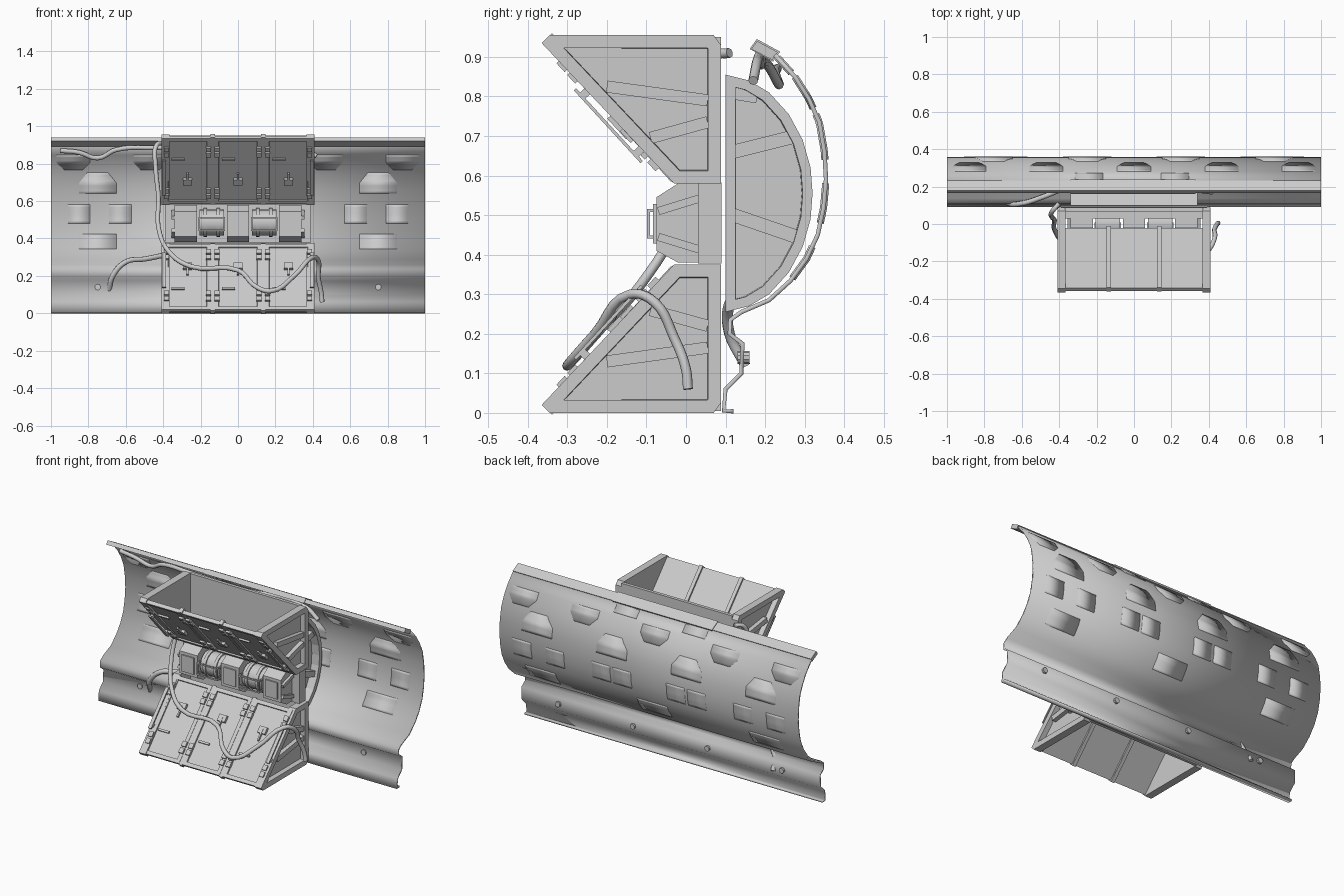
import bpy, bmesh, math
from mathutils import Matrix, Vector

if "Cube" in bpy.data.objects:
    bpy.data.objects.remove(bpy.data.objects["Cube"])

MID = 0.4775            # mirror height of the two wedge bins
A, B = Vector((0, -0.03, 0.58)), Vector((0, -0.36, 0.94))
D = (B - A).normalized()
N = Vector((1, 0, 0)).cross(D)
SLOPE = Matrix((Vector((1, 0, 0)), D, N)).transposed().to_4x4()


def finish(name, bm, smooth=False):
    me = bpy.data.meshes.new(name)
    bmesh.ops.recalc_face_normals(bm, faces=bm.faces[:])
    bm.to_mesh(me)
    ob = bpy.data.objects.new(name, me)
    bpy.context.collection.objects.link(ob)
    if smooth:
        bpy.context.view_layer.objects.active = ob
        bpy.ops.object.select_all(action='DESELECT')
        ob.select_set(True)
        bpy.ops.object.shade_smooth_by_angle(angle=math.radians(35))
    return ob


def finish_pair(name, bm):
    """Upper part plus its copy mirrored in height."""
    finish("upper_" + name, bm)
    for v in bm.verts:
        v.co.z = 2 * MID - v.co.z
    bmesh.ops.reverse_faces(bm, faces=bm.faces[:])
    finish("lower_" + name, bm)
    bm.free()


def box(bm, center, size, rot=Matrix()):
    m = Matrix.Translation(center) @ rot @ Matrix.Diagonal((*size, 1))
    return bmesh.ops.create_cube(bm, size=1, matrix=m)['verts']


def slope_box(bm, x, s, h, size):
    return box(bm, A + Vector((x, 0, 0)) + D * s + N * h, size, SLOPE)


def recess(bm, face, border, depth):
    bm.normal_update()
    bmesh.ops.inset_region(bm, faces=[face], thickness=border, use_even_offset=True)
    bmesh.ops.inset_region(bm, faces=[face], thickness=0.002, depth=-depth)


def prism(bm, pts, x0, x1, border=0, depth=0):
    """Extrude a (y, z) outline along x; optionally recess the outer end."""
    a = [bm.verts.new((x0, y, z)) for y, z in pts]
    b = [bm.verts.new((x1, y, z)) for y, z in pts]
    n = len(pts)
    faces = [bm.faces.new(a[::-1]), bm.faces.new(b)]
    for i in range(n):
        j = (i + 1) % n
        faces.append(bm.faces.new((a[i], a[j], b[j], b[i])))
    bmesh.ops.recalc_face_normals(bm, faces=faces)
    if border:
        recess(bm, faces[1], border, depth)


def strut(bm, p, q, x, w):
    p, q = Vector((x, *p)), Vector((x, *q))
    box(bm, (p + q) / 2, (w, w, (q - p).length), (q - p).to_track_quat('Z', 'Y').to_matrix().to_4x4())


def hose(name, pts, r=0.0125):
    cu = bpy.data.curves.new(name, 'CURVE')
    cu.dimensions, cu.bevel_depth, cu.bevel_resolution = '3D', r, 2
    cu.resolution_u, cu.use_fill_caps = 5, True
    sp = cu.splines.new('BEZIER')
    sp.bezier_points.add(len(pts) - 1)
    for bp, p in zip(sp.bezier_points, pts):
        bp.co = p
        bp.handle_left_type = bp.handle_right_type = 'AUTO'
    ob = bpy.data.objects.new(name, cu)
    bpy.context.collection.objects.link(ob)
    bpy.ops.object.select_all(action='DESELECT')
    ob.select_set(True)
    bpy.context.view_layer.objects.active = ob
    bpy.ops.object.convert(target='MESH')


# Long curved back shell with folded foot
arc = [(0.14, 0.255), (0.21, 0.285), (0.265, 0.335), (0.305, 0.39), (0.333, 0.45), (0.348, 0.52), (0.354, 0.59),
       (0.350, 0.66), (0.337, 0.735), (0.31, 0.795), (0.275, 0.85), (0.225, 0.905)]
foot = [(0.12, 0.004), (0.095, 0.005), (0.10, 0.06), (0.14, 0.10), (0.143, 0.175), (0.11, 0.20), (0.112, 0.235)]


def sheet(name, rows, thick):
    bm = bmesh.new()
    vs = [(bm.verts.new((x0, y, z)), bm.verts.new((x1, y, z))) for x0, x1, y, z in rows]
    for (a, b), (c, d) in zip(vs, vs[1:]):
        bm.faces.new((a, b, d, c))
    ob = finish(name, bm, True)
    m = ob.modifiers.new("thickness", 'SOLIDIFY')
    m.thickness, m.offset = thick, 0


sheet("back_shell", [(-1, 1, y, z) for y, z in foot + arc], 0.011)


# Plates following the curve of the shell
def arc_y(z):
    for (y0, z0), (y1, z1) in zip(arc, arc[1:]):
        if z0 <= z <= z1:
            return y0 + (y1 - y0) * (z - z0) / (z1 - z0)


def plate(x, z0, z1, w, cut=0):
    rows = []
    for i in range(9):
        t = i / 8
        side = t if cut > 0 else 1 - t
        hw = w - abs(cut) * max(0, side - 0.5) * 2
        z = z0 + (z1 - z0) * t
        rows.append((x - hw, x + hw, arc_y(z), z))
    sheet("shell_plate", rows, 0.018)


for x in (0, -0.47, 0.47, -0.88, 0.88):
    plate(x, 0.77, 0.85, 0.09, -0.04)
for x in (-0.75, -0.25, 0.25, 0.75):
    plate(x, 0.64, 0.755, 0.10, 0.045)
for x in (0.18, 0.32, 0.63, 0.85):
    plate(x, 0.48, 0.58, 0.06)
    plate(-x, 0.48, 0.58, 0.06)
for x in (-0.75, 0, 0.75):
    plate(x, 0.34, 0.42, 0.10)
for x in (-0.24, 0.22):
    plate(x, 0.86, 0.898, 0.075)

# Top lip with a centre sleeve
bm = bmesh.new()
prism(bm, [(0.165, 0.92), (0.18, 0.94), (0.232, 0.912), (0.218, 0.892)], -1, 1)
prism(bm, [(0.161, 0.92), (0.179, 0.945), (0.238, 0.913), (0.22, 0.888)], -0.34, 0.33)
finish("top_lip", bm)

# Bolts on the foot of the shell
bm = bmesh.new()
for x in (-0.75, -0.25, 0.25, 0.75):
    bmesh.ops.create_cone(bm, cap_ends=True, segments=10, radius1=0.016, radius2=0.016, depth=0.03,
                          matrix=Matrix.Translation((x, 0.145, 0.14)) @ Matrix.Rotation(math.pi / 2, 4, 'X'))
finish("foot_bolts", bm)

# Half drum between the bins and the shell
drum = [(0.10, 0.855), (0.16, 0.84), (0.21, 0.81), (0.26, 0.755), (0.295, 0.69), (0.315, 0.62), (0.32, 0.555),
        (0.315, 0.49), (0.295, 0.42), (0.26, 0.355), (0.21, 0.30), (0.16, 0.27), (0.10, 0.255)]
bm = bmesh.new()
for s in (-1, 1):
    prism(bm, drum, 0, s * 0.34, 0.025, 0.05)
    for p, q in (((0.12, 0.66), (0.28, 0.70)), ((0.12, 0.50), (0.28, 0.445)), ((0.12, 0.81), (0.18, 0.80))):
        strut(bm, p, q, s * 0.305, 0.035)
finish("half_drum", bm)

# Wedge bins: triangular side frames with braces
side = [(-0.365, 0.935), (-0.345, 0.955), (0.07, 0.955), (0.088, 0.93), (0.088, 0.58), (-0.03, 0.58)]
bm = bmesh.new()
for s in (-1, 1):
    prism(bm, side, s * 0.365, s * 0.41, 0.032, 0.03)
    strut(bm, (-0.20, 0.825), (0.055, 0.79), s * 0.39, 0.03)
    strut(bm, (-0.09, 0.695), (0.055, 0.735), s * 0.39, 0.03)
finish_pair("side_frame", bm)

# Bin back walls
bm = bmesh.new()
box(bm, (0, 0.078, 0.765), (0.74, 0.02, 0.37))
finish_pair("back_wall", bm)

# Three sloping doors per bin with recessed faces
bm = bmesh.new()
for x in (-0.27, 0, 0.27):
    vs = slope_box(bm, x, 0.246, -0.008, (0.25, 0.475, 0.022))
    bm.normal_update()
    faces = {f for v in vs for f in v.link_faces}
    recess(bm, max(faces, key=lambda f: f.normal.dot(N)), 0.022, 0.008)
finish_pair("doors", bm)

# Door ribs, hinges, rails and latches
bm = bmesh.new()
for x in (-0.135, 0.135):
    slope_box(bm, x, 0.246, -0.014, (0.022, 0.485, 0.03))
for x in (-0.27, 0, 0.27):
    for k in (-1, 1):
        for s in (0.07, 0.11, 0.37, 0.41):
            slope_box(bm, x + k * 0.112, s, 0.006, (0.028, 0.03, 0.016))
    slope_box(bm, x, 0.17, 0.004, (0.05, 0.04, 0.016))
    slope_box(bm, x, 0.20, 0.008, (0.01, 0.07, 0.012))
    slope_box(bm, x - 0.05, 0.33, 0.0, (0.07, 0.012, 0.01))
slope_box(bm, 0.395, 0.22, 0.024, (0.02, 0.25, 0.008))
slope_box(bm, -0.395, 0.22, 0.024, (0.02, 0.25, 0.008))
for x in (-0.395, 0.395):
    for s in (0.12, 0.32):
        slope_box(bm, x, s, 0.012, (0.016, 0.02, 0.024))
finish_pair("door_fittings", bm)

# Central blocks
block = [(-0.075, 0.545), (-0.02, 0.58), (0.088, 0.58), (0.088, 0.38), (-0.02, 0.38), (-0.075, 0.41)]
bm = bmesh.new()
for x in (-0.28, 0, 0.28):
    prism(bm, block, x - 0.06, x + 0.06)
    box(bm, (x, -0.078, 0.478), (0.08, 0.01, 0.10))
finish("centre_blocks", bm)

# Spine behind the blocks and its end brackets
bm = bmesh.new()
box(bm, (0, 0.06, 0.48), (0.78, 0.06, 0.205))
for s in (-1, 1):
    strut(bm, (-0.07, 0.51), (0.06, 0.55), s * 0.345, 0.02)
    strut(bm, (-0.07, 0.445), (0.06, 0.405), s * 0.345, 0.02)
finish("centre_spine", bm)

# Rollers in the gaps, each with bands and a guard frame
bm = bmesh.new()
for x in (-0.14, 0.14):
    for r, w, dx in ((0.07, 0.13, 0), (0.077, 0.018, -0.035), (0.077, 0.018, 0.035)):
        bmesh.ops.create_cone(bm, cap_ends=True, segments=20, radius1=r, radius2=r, depth=w,
                              matrix=Matrix.Translation((x + dx, 0.0, 0.485)) @ Matrix.Rotation(math.pi / 2, 4, 'Y'))
finish("rollers", bm, True)
bm = bmesh.new()
for x in (-0.14, 0.14):
    for z in (0.445, 0.512):
        box(bm, (x, -0.095, z), (0.14, 0.008, 0.008))
        for k in (-1, 1):
            box(bm, (x + k * 0.066, -0.045, z), (0.008, 0.108, 0.008))
    for k in (-1, 1):
        box(bm, (x + k * 0.066, -0.095, 0.4785), (0.008, 0.008, 0.07))
finish("roller_guards", bm)

# Hoses
hose("front_hose", [(-0.40, 0.11, 0.91), (-0.435, 0.07, 0.90), (-0.44, 0.04, 0.78), (-0.425, 0.02, 0.62),
                    (-0.425, -0.03, 0.46), (-0.37, -0.11, 0.33), (-0.25, -0.18, 0.25), (0, -0.20, 0.23),
                    (0.10, -0.28, 0.14), (0.18, -0.30, 0.12), (0.30, -0.23, 0.20), (0.40, -0.14, 0.30),
                    (0.43, -0.08, 0.28), (0.43, -0.03, 0.19), (0.445, 0.0, 0.11), (0.45, 0.005, 0.06)])
hose("top_hose", [(-0.95, 0.23, 0.87), (-0.85, 0.225, 0.86), (-0.75, 0.235, 0.83), (-0.65, 0.21, 0.875),
                  (-0.45, 0.19, 0.885), (-0.1, 0.19, 0.88), (0.33, 0.18, 0.89), (0.42, 0.17, 0.84)])
hose("lower_hose", [(-0.69, 0.15, 0.12), (-0.67, 0.11, 0.20), (-0.60, 0.11, 0.275), (-0.5, 0.14, 0.29),
                    (-0.40, 0.18, 0.31)], 0.014)
